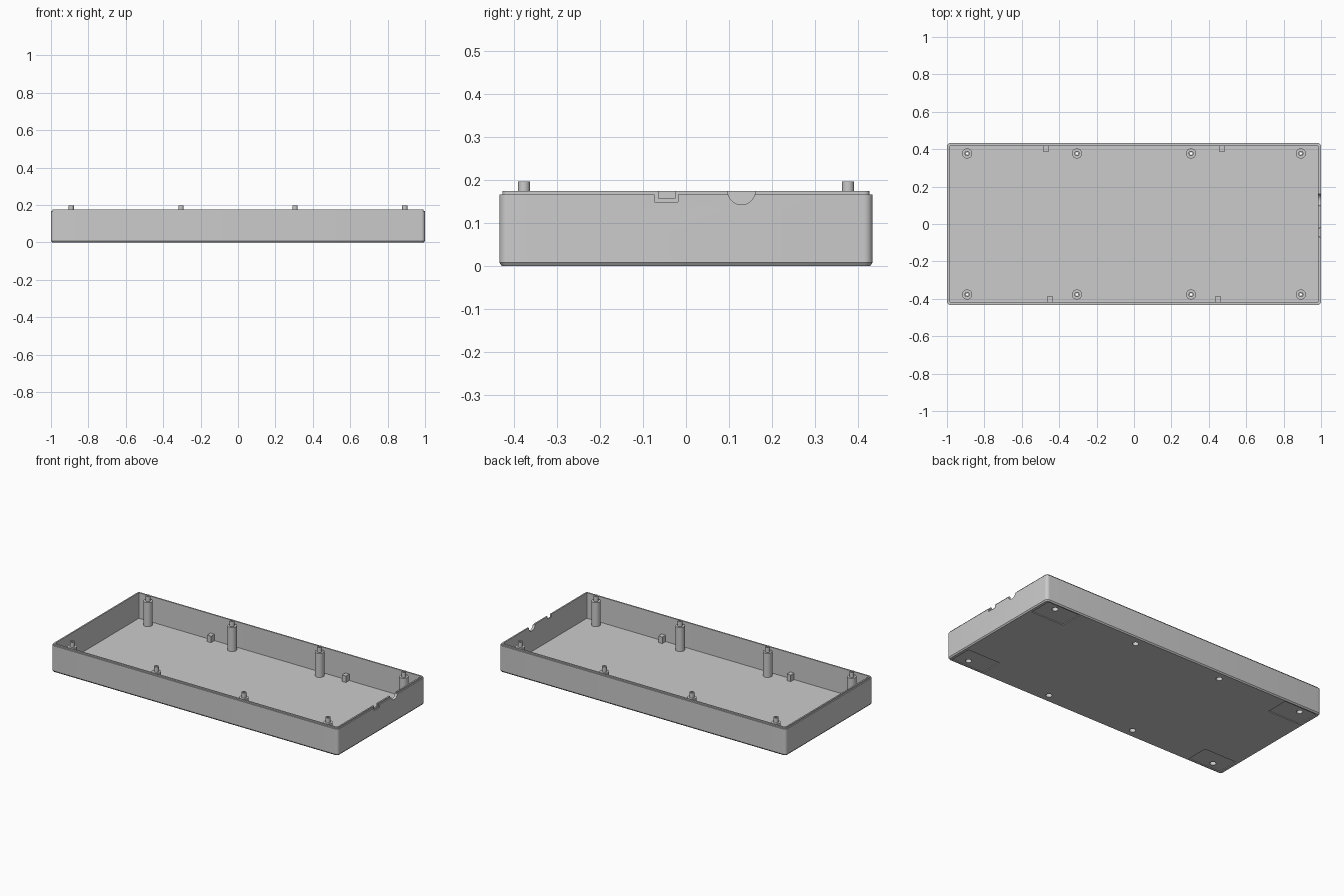
import bpy, bmesh, math
from mathutils import Matrix, Vector

if "Cube" in bpy.data.objects:
    bpy.data.objects.remove(bpy.data.objects["Cube"], do_unlink=True)

HALF_X, HALF_Y = 1.0, 0.434
WALL, FLOOR = 0.016, 0.014
POSTS = [(sx * x, sy * 0.377) for x in (0.305, 0.892) for sx in (-1, 1) for sy in (-1, 1)]

grey = bpy.data.materials.new("plain_grey")
grey.use_nodes = True
colour = (0.6, 0.6, 0.6, 1)
grey.diffuse_color = colour
grey.node_tree.nodes["Principled BSDF"].inputs["Base Color"].default_value = colour


def finish(name, bm):
    bmesh.ops.recalc_face_normals(bm, faces=bm.faces[:])
    mesh = bpy.data.meshes.new(name)
    bm.to_mesh(mesh)
    bm.free()
    mesh.materials.append(grey)
    obj = bpy.data.objects.new(name, mesh)
    bpy.context.collection.objects.link(obj)
    return obj


def activate(obj):
    bpy.ops.object.select_all(action='DESELECT')
    obj.select_set(True)
    bpy.context.view_layer.objects.active = obj


def smooth(obj):
    activate(obj)
    bpy.ops.object.shade_smooth_by_angle(angle=math.radians(30))


def add_box(bm, lo, hi):
    lo, hi = Vector(lo), Vector(hi)
    size = Matrix.Diagonal((hi - lo).to_4d())
    size[3][3] = 1
    bmesh.ops.create_cube(bm, size=1, matrix=Matrix.Translation((lo + hi) / 2) @ size)


def cut(obj, bm):
    """Subtract a temporary solid from an object."""
    cutter = finish("cutter", bm)
    cutter.hide_render = True
    mod = obj.modifiers.new("cut", 'BOOLEAN')
    mod.operation, mod.solver, mod.object = 'DIFFERENCE', 'EXACT', cutter
    activate(obj)
    bpy.ops.object.modifier_apply(modifier=mod.name)
    bpy.data.objects.remove(cutter, do_unlink=True)


def rounded_ring(bm, inset, z, steps=6):
    radius = max(0.02 - inset, 0.004)
    ring = []
    for q, (sx, sy) in enumerate([(1, 1), (-1, 1), (-1, -1), (1, -1)]):
        cx, cy = sx * (HALF_X - inset - radius), sy * (HALF_Y - inset - radius)
        for i in range(steps + 1):
            a = (q + i / steps) * math.pi / 2
            ring.append(bm.verts.new((cx + radius * math.cos(a), cy + radius * math.sin(a), z)))
    return ring


def bridge(bm, a, b):
    n = len(a)
    for i in range(n):
        bm.faces.new((a[i], a[(i + 1) % n], b[(i + 1) % n], b[i]))


# Open tray: chamfered bottom, stepped rim lip, flat floor
bm = bmesh.new()
section = [(0.006, 0), (0, 0.008), (0, 0.167), (0.007, 0.167),
           (0.007, 0.175), (WALL, 0.175), (WALL, FLOOR)]
rings = [rounded_ring(bm, inset, z) for inset, z in section]
for a, b in zip(rings, rings[1:]):
    bridge(bm, a, b)
bm.faces.new(rings[0])
bm.faces.new(rings[-1])
tray = finish("tray", bm)

# Screw holes through the floor
bm = bmesh.new()
for x, y in POSTS:
    bmesh.ops.create_cone(bm, cap_ends=True, segments=24, radius1=0.018, radius2=0.018,
                          depth=0.1, matrix=Matrix.Translation((x, y, 0)))
cut(tray, bm)

# Shallow foot recesses under the corners
bm = bmesh.new()
for sx in (-1, 1):
    for sy in (-1, 1):
        xs, ys = sorted((sx * 0.75, sx * 0.977)), sorted((sy * 0.276, sy * 0.42))
        add_box(bm, (xs[0], ys[0], -0.02), (xs[1], ys[1], 0.005))
cut(tray, bm)

# Connector notch: wide outer recess, then a narrower opening
for lo, hi in [((0.9925, -0.073, 0.149), (1.05, -0.019, 0.25)),
               ((0.95, -0.064, 0.157), (1.06, -0.026, 0.26))]:
    bm = bmesh.new()
    add_box(bm, lo, hi)
    cut(tray, bm)

# Half-round cable notch
bm = bmesh.new()
bmesh.ops.create_cone(bm, cap_ends=True, segments=40, radius1=0.032, radius2=0.032, depth=0.1,
                      matrix=Matrix.Translation((1, 0.129, 0.175)) @ Matrix.Rotation(math.pi / 2, 4, 'Y'))
cut(tray, bm)
smooth(tray)

# Hollow screw posts with a narrower locating pin
profile = [(0.018, 0.007), (0.027, 0.007), (0.027, 0.165), (0.014, 0.165),
           (0.014, 0.197), (0.007, 0.197), (0.007, 0.15), (0.018, 0.15)]
for n, (x, y) in enumerate(POSTS, 1):
    bm = bmesh.new()
    loops = [[bm.verts.new((x + r * math.cos(k * math.tau / 24), y + r * math.sin(k * math.tau / 24), z))
              for k in range(24)] for r, z in profile]
    for a, b in zip(loops, loops[1:] + loops[:1]):
        bridge(bm, a, b)
    smooth(finish(f"screw_post_{n}", bm))

# Small support blocks against the long walls
for side, sy, x in (("back", 1, 0.47), ("front", -1, 0.448)):
    for name, sx in (("left", 1), ("right", -1)):
        ys = sorted((sy * 0.384, sy * 0.42))
        bm = bmesh.new()
        add_box(bm, (sx * x - 0.0135, ys[0], FLOOR - 0.004), (sx * x + 0.0135, ys[1], 0.055))
        finish(f"{side}_{name}_support_block", bm)
